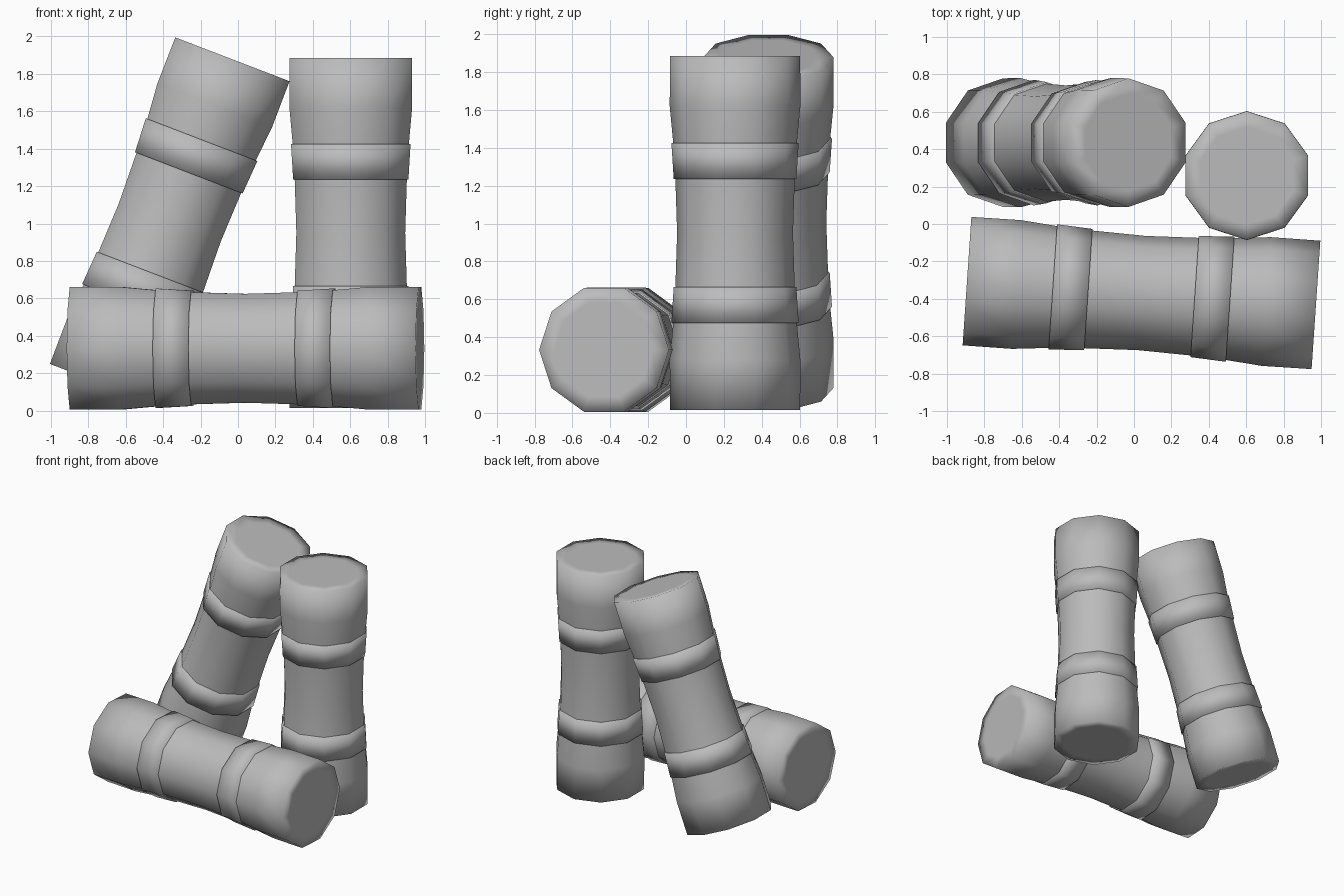
import bpy, bmesh
from math import sin, cos, pi, radians

cube = bpy.data.objects.get("Cube")
if cube:
    bpy.data.objects.remove(cube, do_unlink=True)

SIDES = 10

grey = bpy.data.materials.new("plain_grey")
grey.use_nodes = True
COLOUR = (0.5, 0.5, 0.5, 1)
grey.diffuse_color = COLOUR
grey.node_tree.nodes["Principled BSDF"].inputs["Base Color"].default_value = COLOUR


def lathe(name, profile, closed, location, rotation):
    """Turn (radius, height) points around local z; cap the ends or join them up."""
    bm = bmesh.new()
    rings = []
    for r, h in profile:
        angles = [pi / 2 + 2 * pi * i / SIDES for i in range(SIDES)]
        rings.append([bm.verts.new((r * cos(a), r * sin(a), h)) for a in angles])
    pairs = list(zip(rings, rings[1:]))
    if closed:
        pairs.append((rings[-1], rings[0]))
    else:
        bm.faces.new(rings[0][::-1])
        bm.faces.new(rings[-1])
    for low, high in pairs:
        for i in range(SIDES):
            j = (i + 1) % SIDES
            bm.faces.new((low[i], low[j], high[j], high[i]))
    bmesh.ops.recalc_face_normals(bm, faces=bm.faces)
    for face in bm.faces:
        face.smooth = True
    mesh = bpy.data.meshes.new(name)
    bm.to_mesh(mesh)
    bm.free()
    mesh.materials.append(grey)
    obj = bpy.data.objects.new(name, mesh)
    obj.location = location
    obj.rotation_euler = rotation
    bpy.context.collection.objects.link(obj)


# Upper half of the waisted body, from the middle to the inset end cap
half = [(0.306, 0), (0.315, 0.28), (0.327, 0.48), (0.345, 0.67), (0.344, 0.935), (0.26, 0.935)]
body = [(r, -h) for r, h in half[:0:-1]] + half

# Hoop cross-section, wider towards the barrel end
hoop = [(0.30, 0.285), (0.324, 0.285), (0.336, 0.475), (0.30, 0.475)]


def barrel(name, location, rotation):
    lathe(name + "_body", body, False, location, rotation)
    for end, s in (("upper", 1), ("lower", -1)):
        lathe(f"{name}_{end}_hoop", [(r, s * h) for r, h in hoop], True, location, rotation)


barrel("standing_barrel", (0.603, 0.259, 0.95), (0, 0, 0))
barrel("leaning_barrel", (-0.365, 0.435, 1.005), (0, radians(21), 0))
barrel("lying_barrel", (0.04, -0.369, 0.333), (0, radians(90), radians(-3.9)))
